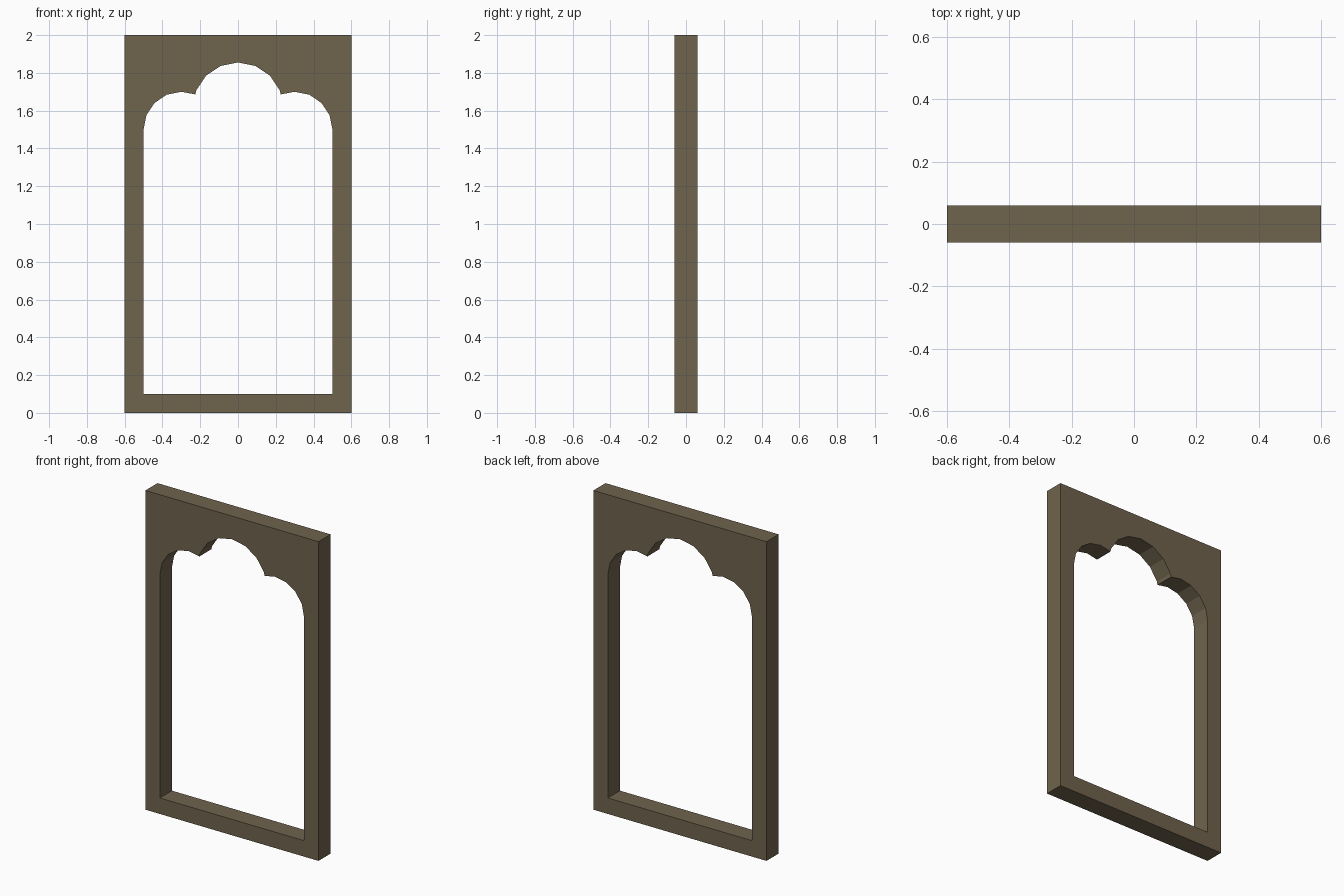
import bpy
from math import sin, cos, radians

if "Cube" in bpy.data.objects:
    bpy.data.objects.remove(bpy.data.objects["Cube"])


def arc(cx, cz, r, steps):
    """Points of a 16-sided circle, counted in steps of 22.5 degrees."""
    return [(cx + r * cos(radians(22.5 * i)), cz + r * sin(radians(22.5 * i)))
            for i in steps]


def add_loop(curve, pts):
    spline = curve.splines.new('POLY')
    spline.points.add(len(pts) - 1)
    for p, (x, z) in zip(spline.points, pts):
        p.co = (x, z, 0, 1)
    spline.use_cyclic_u = True


# Right half of the opening: sill, jamb, side lobe, cusp, centre lobe
right = [(0.5, 0.1)]
right += arc(0.3, 1.5, 0.2, range(0, 5))
right += [(0.226, 1.686)]
right += arc(0, 1.615, 0.24, range(1, 4))
opening = right + [(0, 1.855)] + [(-x, z) for x, z in reversed(right)]

# Rectangular panel with the lobed opening cut through it
curve = bpy.data.curves.new("arch_frame", 'CURVE')
curve.dimensions = '2D'
curve.fill_mode = 'BOTH'
curve.extrude = 0.06
add_loop(curve, [(-0.6, 0), (0.6, 0), (0.6, 2), (-0.6, 2)])
add_loop(curve, opening)

frame = bpy.data.objects.new("arch_frame", curve)
bpy.context.collection.objects.link(frame)
frame.rotation_euler = (radians(90), 0, 0)

# Turn the extruded profile into a flat-shaded, welded mesh
bpy.context.view_layer.objects.active = frame
frame.select_set(True)
bpy.ops.object.convert(target='MESH')
frame = bpy.context.object
bpy.ops.object.transform_apply(location=False, rotation=True, scale=False)
bpy.ops.object.mode_set(mode='EDIT')
bpy.ops.mesh.select_all(action='SELECT')
bpy.ops.mesh.remove_doubles(threshold=0.0005)
bpy.ops.mesh.normals_make_consistent(inside=False)
bpy.ops.object.mode_set(mode='OBJECT')
bpy.ops.object.shade_flat()

# Brown wood
wood = bpy.data.materials.new("wood")
wood.diffuse_color = (0.16, 0.125, 0.075, 1)
wood.use_nodes = True
wood.node_tree.nodes["Principled BSDF"].inputs["Base Color"].default_value = wood.diffuse_color
frame.data.materials.clear()
frame.data.materials.append(wood)
